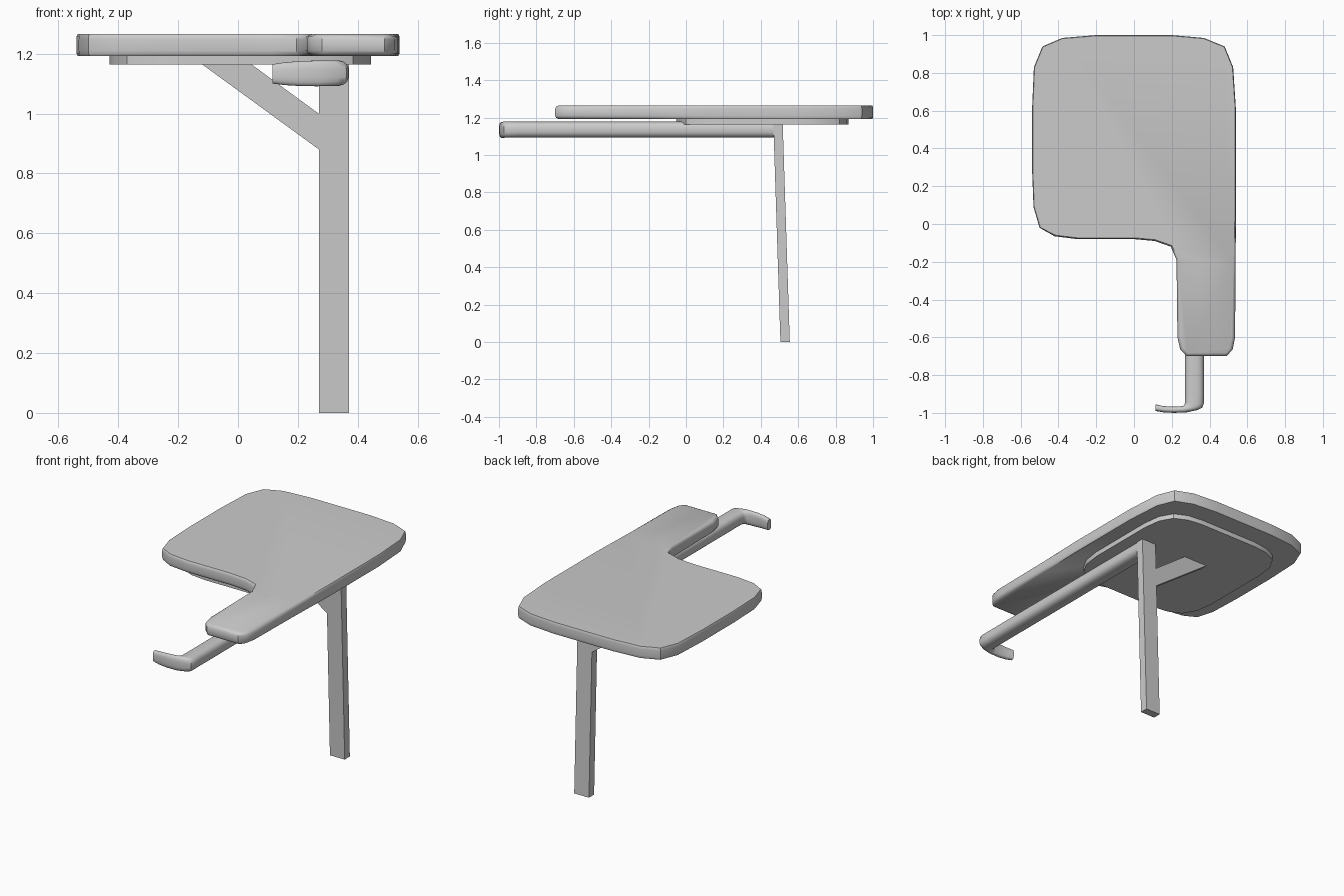
import bpy, bmesh, math
from mathutils import Vector

if "Cube" in bpy.data.objects:
    bpy.data.objects.remove(bpy.data.objects["Cube"])


def loft(name, rings):
    """Join equal-length closed rings into a capped solid."""
    bm = bmesh.new()
    vs = [[bm.verts.new(p) for p in r] for r in rings]
    n = len(vs[0])
    for a, b in zip(vs, vs[1:]):
        for i in range(n):
            j = (i + 1) % n
            bm.faces.new((a[i], a[j], b[j], b[i]))
    bm.faces.new(vs[0][::-1])
    bm.faces.new(vs[-1])
    bmesh.ops.recalc_face_normals(bm, faces=bm.faces[:])
    me = bpy.data.meshes.new(name)
    bm.to_mesh(me)
    bm.free()
    ob = bpy.data.objects.new(name, me)
    bpy.context.collection.objects.link(ob)
    return ob


def smooth(ob, deg):
    bpy.ops.object.select_all(action='DESELECT')
    ob.select_set(True)
    bpy.context.view_layer.objects.active = ob
    bpy.ops.object.shade_smooth_by_angle(angle=math.radians(deg))


def inset(pts, amount):
    """Move a clockwise outline inward by amount(y) at each point."""
    out = []
    for i, p in enumerate(pts):
        t = (Vector(pts[(i + 1) % len(pts)]) - Vector(pts[i - 1])).normalized()
        d = amount(p[1])
        out.append((p[0] + t.y * d, p[1] - t.x * d))
    return out


# Writing surface with arm rest, edges rounder along the arm
outline = [(-.54, .6), (-.53, .83), (-.485, .94), (-.38, .985), (-.2, 1), (.2, 1),
           (.37, .985), (.48, .94), (.525, .83), (.54, .6), (.54, .1), (.538, -.2),
           (.535, -.6), (.522, -.665), (.49, -.7), (.28, -.7), (.245, -.665),
           (.23, -.6), (.225, -.19), (.195, -.12), (.11, -.09), (0, -.08),
           (-.3, -.08), (-.42, -.065), (-.5, -.02), (-.532, .09), (-.54, .3)]


def rounding(y):
    return .004 + .014 * min(1, max(0, -y / .4))


layers = [(1.193, 1), (1.199, .35), (1.21, 0), (1.248, 0), (1.259, .35), (1.265, 1)]
rings = [[(x, y, z) for x, y in inset(outline, lambda v: k * rounding(v))]
         for z, k in layers]
smooth(loft("desk_top", rings), 35)

# Rounded mounting plate under the surface
corner = [(0, .24), (.015, .13), (.06, .05), (.14, .012), (.24, 0)]
x0, x1, y0, y1 = -.43, .445, -.05, .87
plate = ([(x0 + a, y1 - b) for a, b in corner] +
         [(x1 - a, y1 - b) for a, b in reversed(corner)] +
         [(x1 - a, y0 + b) for a, b in corner] +
         [(x0 + a, y0 + b) for a, b in reversed(corner)])
smooth(loft("under_plate", [[(x, y, z) for x, y in plate] for z in (1.163, 1.195)]), 35)

# Support tube turning into a thin hook: inner point, outer point, z range
stations = [((.27, .48), (.37, .48), 1.093, 1.178),
            ((.27, -.9), (.37, -.9), 1.093, 1.178),
            ((.27, -.945), (.37, -.95), 1.092, 1.178),
            ((.267, -.957), (.362, -.972), 1.092, 1.178),
            ((.26, -.963), (.335, -.985), 1.092, 1.178),
            ((.245, -.966), (.28, -.997), 1.091, 1.177),
            ((.2, -.967), (.21, -1), 1.092, 1.175),
            ((.155, -.964), (.155, -.997), 1.095, 1.171),
            ((.115, -.955), (.115, -.99), 1.1, 1.165)]
rings = []
for a, b, zl, zh in stations:
    a, b, ring = Vector(a), Vector(b), []
    for i in range(16):
        t = 2 * math.pi * (i + .5) / 16
        c, s = [math.copysign(abs(f(t)) ** .7, f(t)) for f in (math.cos, math.sin)]
        p = (a + b) / 2 + (b - a) / 2 * c * 1.01
        ring.append((p.x, p.y, (zl + zh) / 2 + (zh - zl) / 2 * s * 1.01))
    rings.append(ring)
smooth(loft("support_tube", rings), 40)

# Slightly leaning leg
loft("leg", [[(x, y + dy, z) for x, dy in ((.27, 0), (.37, 0), (.37, .05), (.27, .05))]
             for y, z in ((.505, 0), (.467, 1.17))])

# Diagonal brace from leg to plate, following the lean
brace = [(.28, .873), (.28, .992), (.04, 1.168), (-.125, 1.168)]
loft("brace", [[(x, .505 - .0325 * z + dy, z) for x, z in brace] for dy in (0, .05)])
